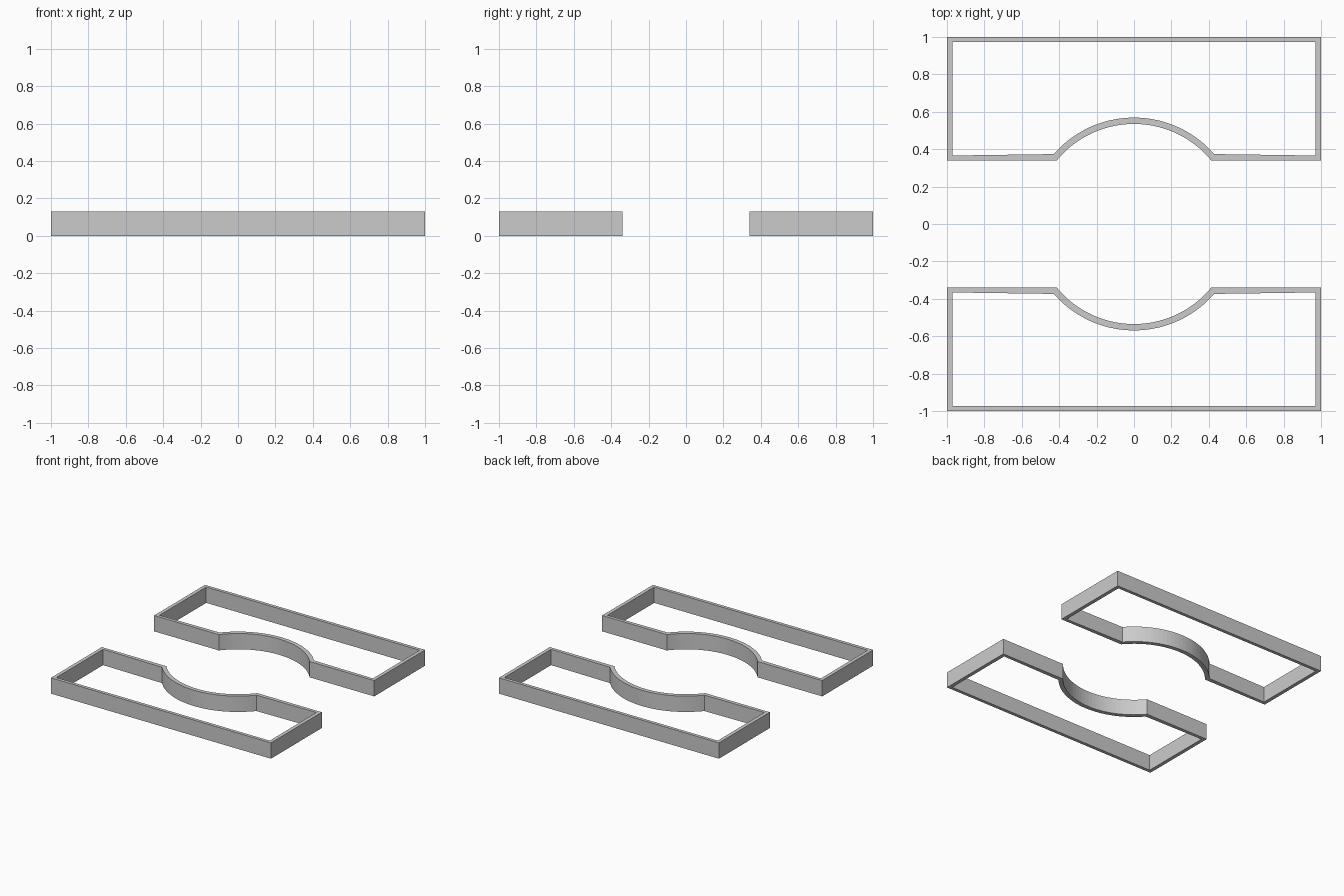
import bpy, bmesh, math

if "Cube" in bpy.data.objects:
    bpy.data.objects.remove(bpy.data.objects["Cube"])

HEIGHT = 0.13
SEGMENTS = 28


def arc(radius, x_end):
    """Arc about the origin, from +x_end over the top to -x_end."""
    half = math.asin(x_end / radius)
    return [(radius * math.sin(half * (1 - 2 * i / SEGMENTS)),
             radius * math.cos(half * (1 - 2 * i / SEGMENTS)))
            for i in range(SEGMENTS + 1)]


# Matching outlines of the wall: outside and inside
outside = [(-1, 0.34), (-1, 1), (1, 1), (1, 0.34)] + arc(0.535, 0.413)
inside = [(-0.97, 0.366), (-0.97, 0.973), (0.97, 0.973), (0.97, 0.366)] + arc(0.569, 0.429)


def wall_frame(name, side):
    """Closed wall around a plate with a round notch; side is +1 or -1 in y."""
    bm = bmesh.new()
    rings = [[bm.verts.new((x, side * y, z)) for x, y in outline]
             for outline, z in ((outside, 0), (outside, HEIGHT),
                                (inside, HEIGHT), (inside, 0))]
    n = len(outside)
    for k in range(4):
        a, b = rings[k], rings[(k + 1) % 4]
        for i in range(n):
            j = (i + 1) % n
            bm.faces.new((a[i], a[j], b[j], b[i]))
    bmesh.ops.recalc_face_normals(bm, faces=bm.faces)
    mesh = bpy.data.meshes.new(name)
    bm.to_mesh(mesh)
    bm.free()
    bpy.context.collection.objects.link(bpy.data.objects.new(name, mesh))


# Two mirrored frames
wall_frame("back_wall_frame", 1)
wall_frame("front_wall_frame", -1)
